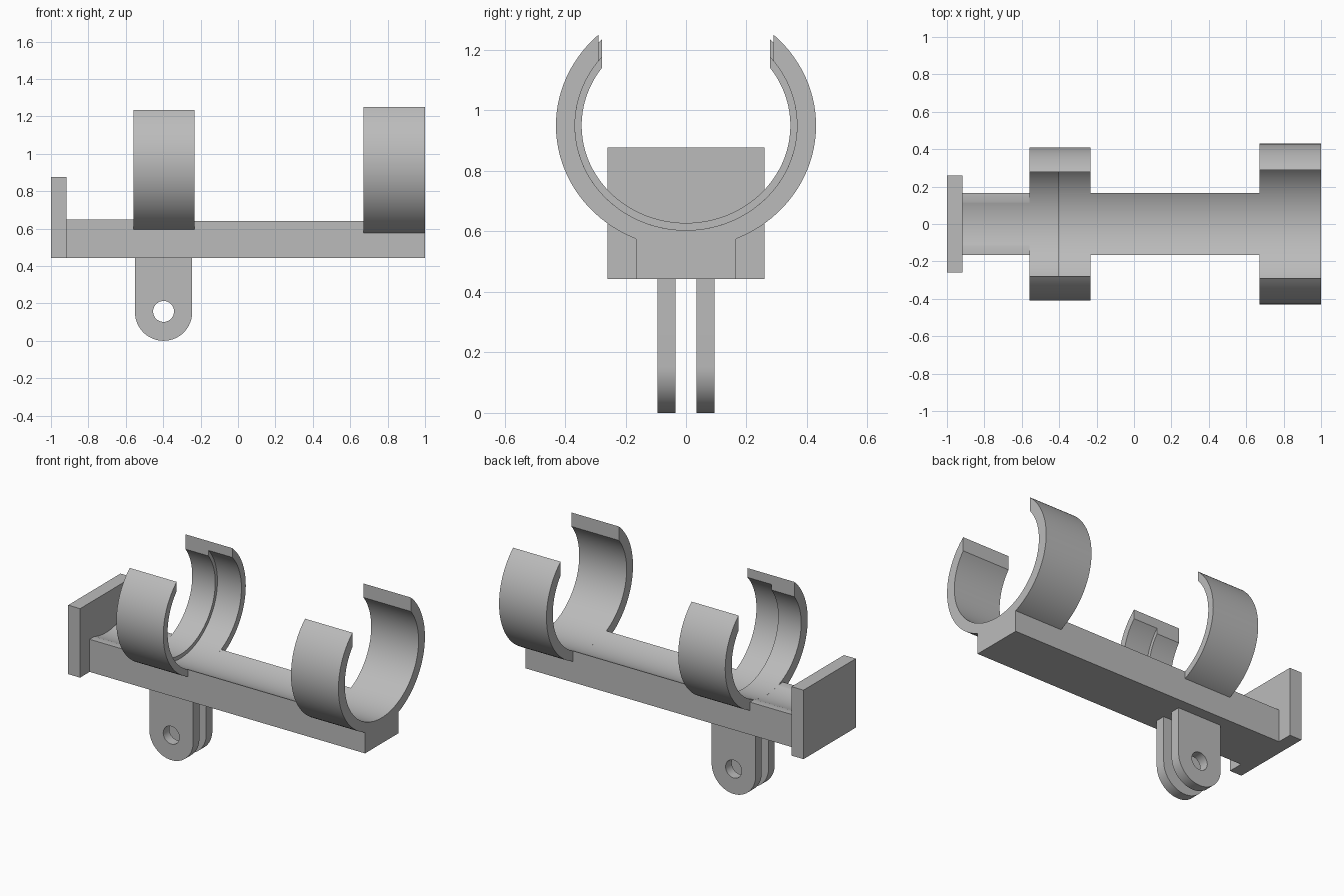
import bpy, bmesh
from math import sin, cos, asin, pi

if "Cube" in bpy.data.objects:
    bpy.data.objects.remove(bpy.data.objects["Cube"])

grey = bpy.data.materials.new("plain grey")
grey.use_nodes = True
grey.diffuse_color = (0.5, 0.5, 0.5, 1)
grey.node_tree.nodes["Principled BSDF"].inputs["Base Color"].default_value = (0.5, 0.5, 0.5, 1)

CENTRE_Z = 0.95            # axis height of the clamps
BASE_Z = 0.443             # underside of the beam
HALF_W = 0.165             # half width of the beam
WIDE, NARROW = (0.367, 0.346), (0.345, 0.322)   # bore half-axes


def prism(name, loops, axis, lo, hi):
    """Extrude closed 2D loops (later ones are holes) along x or y."""
    bm = bmesh.new()
    for loop in loops:
        verts = [bm.verts.new((lo, u, z) if axis == "x" else (u, lo, z)) for u, z in loop]
        for i, v in enumerate(verts):
            bm.edges.new((verts[i - 1], v))
    bmesh.ops.triangle_fill(bm, use_beauty=True, edges=bm.edges[:])
    ext = bmesh.ops.extrude_face_region(bm, geom=bm.faces[:], use_keep_orig=True)
    step = (hi - lo, 0, 0) if axis == "x" else (0, hi - lo, 0)
    moved = [g for g in ext["geom"] if isinstance(g, bmesh.types.BMVert)]
    bmesh.ops.translate(bm, vec=step, verts=moved)
    bmesh.ops.recalc_face_normals(bm, faces=bm.faces[:])
    mesh = bpy.data.meshes.new(name)
    bm.to_mesh(mesh)
    bm.free()
    mesh.materials.append(grey)
    obj = bpy.data.objects.new(name, mesh)
    bpy.context.collection.objects.link(obj)
    bpy.ops.object.select_all(action="DESELECT")
    obj.select_set(True)
    bpy.context.view_layer.objects.active = obj
    bpy.ops.object.shade_smooth_by_angle(angle=pi / 6)
    return obj


def arc(axes, half_angle, n):
    """Elliptical arc through the bottom, from -y to +y."""
    a, b = axes
    ts = [half_angle * (2 * i / n - 1) for i in range(n + 1)]
    return [(a * sin(t), CENTRE_Z - b * cos(t)) for t in ts]


def clamp(name, outer, inner, gap, lo, hi):
    """Open ring whose mouth is cut by upright planes at y = +-gap."""
    out = arc(outer, pi - asin(gap / outer[0]), 80)
    inn = arc(inner, pi - asin(gap / inner[0]), 80)
    prism(name, [out + inn[::-1]], "x", lo, hi)


# Grooved beam: wide groove on one side, narrow flat-topped groove on the other
feet = [(HALF_W, BASE_Z), (-HALF_W, BASE_Z)]
prism("beam_wide_groove", [arc(WIDE, asin(HALF_W / WIDE[0]), 24) + feet], "x", -0.4, 1)
top = 0.648
groove_w = NARROW[0] * (1 - ((CENTRE_Z - top) / NARROW[1]) ** 2) ** 0.5
groove = arc(NARROW, asin(groove_w / NARROW[0]), 24)
prism("beam_narrow_groove",
      [[(-HALF_W, top)] + groove + [(HALF_W, top)] + feet], "x", -0.93, -0.4)

# Clamps, the smaller one with a stepped bore
clamp("large_clamp", (0.43, 0.406), WIDE, 0.29, 0.67, 1)
clamp("small_clamp_wide_bore", (0.41, 0.387), WIDE, 0.277, -0.4, -0.233)
clamp("small_clamp_narrow_bore", (0.41, 0.387), NARROW, 0.277, -0.56, -0.4)

# End stop plate
prism("end_plate", [[(-0.26, BASE_Z), (0.26, BASE_Z), (0.26, 0.877), (-0.26, 0.877)]],
      "x", -1, -0.917)

# Pair of mounting lugs with a pin hole
LUG_X, LUG_R, HOLE_R = -0.398, 0.153, 0.056
outline = [(LUG_X - LUG_R * cos(pi * i / 32), LUG_R - LUG_R * sin(pi * i / 32)) for i in range(33)]
outline += [(LUG_X + LUG_R, BASE_Z), (LUG_X - LUG_R, BASE_Z)]
hole = [(LUG_X + HOLE_R * cos(pi * i / 20), 0.157 + HOLE_R * sin(pi * i / 20)) for i in range(40)]
for name, lo, hi in (("front_lug", -0.095, -0.034), ("back_lug", 0.034, 0.095)):
    prism(name, [outline, hole], "y", lo, hi)
